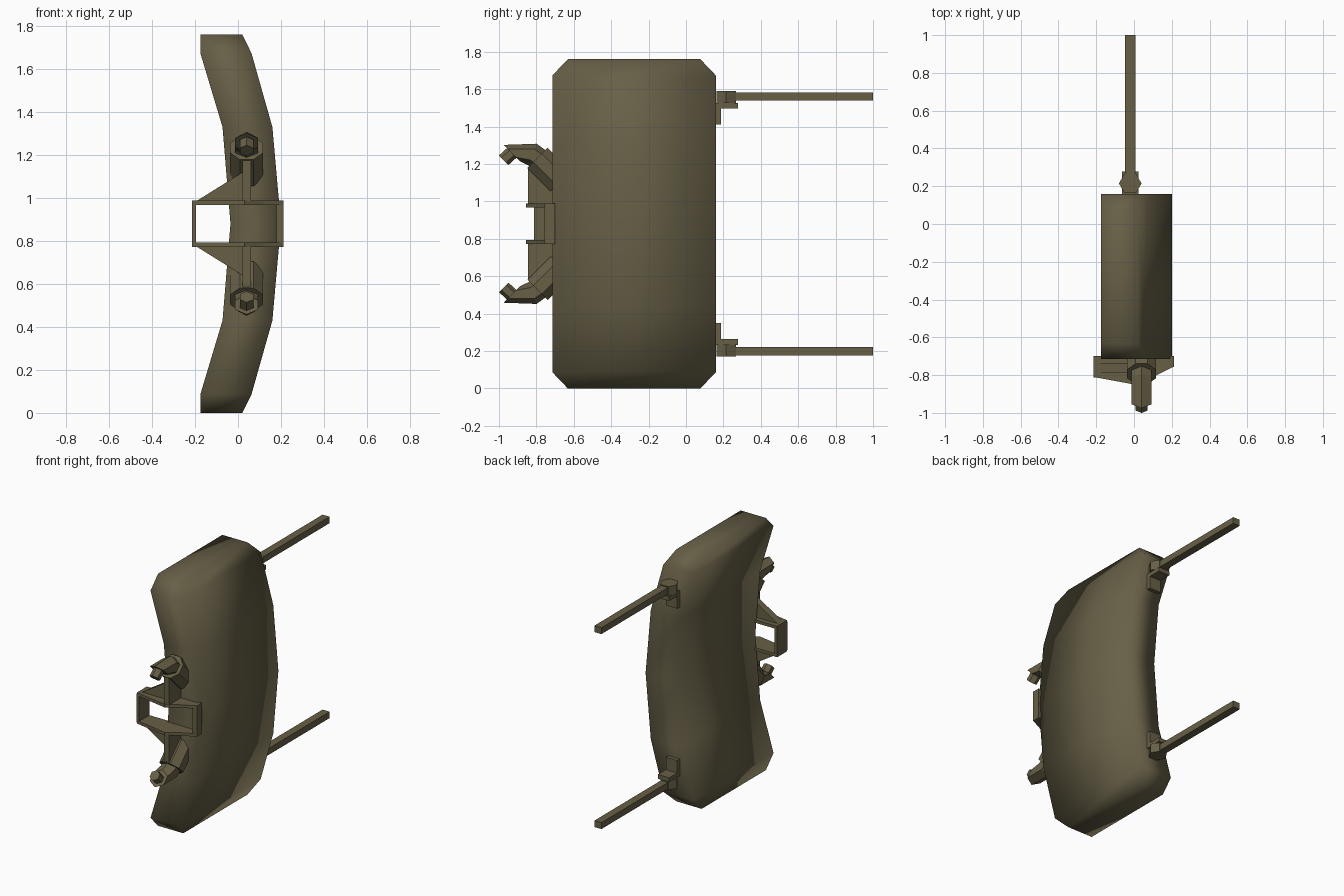
import bpy, bmesh, math
from mathutils import Vector

if "Cube" in bpy.data.objects:
    bpy.data.objects.remove(bpy.data.objects["Cube"])

MID = 0.88  # height of the symmetry plane
olive = bpy.data.materials.new("olive_drab")
olive.diffuse_color = (0.135, 0.115, 0.062, 1)
olive.use_nodes = True
olive.node_tree.nodes["Principled BSDF"].inputs["Base Color"].default_value = olive.diffuse_color


def loft(name, rings, smooth=False, mirror=False):
    """Skin a list of equal-length rings, cap the ends, optionally mirror in z."""
    bm = bmesh.new()
    loops = [[bm.verts.new(p) for p in r] for r in rings]
    for a, b in zip(loops, loops[1:]):
        n = len(a)
        for i in range(n):
            bm.faces.new((a[i], a[(i + 1) % n], b[(i + 1) % n], b[i]))
    bm.faces.new(loops[0])
    bm.faces.new(loops[-1])
    if mirror:
        d = bmesh.ops.duplicate(bm, geom=bm.verts[:] + bm.edges[:] + bm.faces[:])
        for v in d["geom"]:
            if isinstance(v, bmesh.types.BMVert):
                v.co.z = 2 * MID - v.co.z
    bmesh.ops.recalc_face_normals(bm, faces=bm.faces[:])
    for f in bm.faces:
        f.smooth = smooth
    me = bpy.data.meshes.new(name)
    bm.to_mesh(me)
    bm.free()
    me.materials.append(olive)
    ob = bpy.data.objects.new(name, me)
    bpy.context.collection.objects.link(ob)
    return ob


def box(name, x0, x1, y0, y1, z0, z1, mirror=False):
    rings = [[(x0, y0, z), (x1, y0, z), (x1, y1, z), (x0, y1, z)] for z in (z0, z1)]
    return loft(name, rings, mirror=mirror)


def ring(x, y, z, ang, r, n, off=0.0):
    """Regular polygon around a direction in the y-z plane (0 = forward, 90 = up)."""
    a = math.radians(ang)
    up = Vector((0, math.sin(a), math.cos(a)))
    side = Vector((1, 0, 0))
    c = Vector((x, y, z))
    return [c + r * (math.cos(t) * up + math.sin(t) * side)
            for t in (off + 2 * math.pi * i / n for i in range(n))]


# Curved main body: height, back x, front x, chamfer inset
half = [(0.0, -0.175, 0.02, 0.083), (0.087, -0.175, 0.063, 0),
        (0.43, -0.072, 0.16, 0)]
rows = half + [(MID, -0.035, 0.20, 0)] + [(2 * MID - z, a, b, c) for z, a, b, c in half[::-1]]
loft("curved_body", [[(a, -0.715 + c, z), (b, -0.715 + c, z), (b, 0.16 - c, z), (a, 0.16 - c, z)]
                     for z, a, b, c in rows], smooth=True)

# Stakes with their brackets and hinge nuts
CX = -0.02
box("stake", CX - 0.027, CX + 0.027, 0.25, 1.0, 1.538, 1.583, mirror=True)
loft("hinge_nut", [[(CX + 0.06 * math.cos(k * math.pi / 3), 0.215 + 0.06 * math.sin(k * math.pi / 3), z)
                    for k in range(6)] for z in (1.525, 1.59)], mirror=True)
box("hinge_shelf", CX - 0.044, CX + 0.044, 0.155, 0.277, 1.497, 1.527, mirror=True)
box("hinge_plate", CX - 0.044, CX + 0.044, 0.155, 0.188, 1.41, 1.50, mirror=True)

# Sight frame: shaped top and bottom plates joined by two side walls
outline = [(-0.214, -0.70), (0.212, -0.70), (0.212, -0.755), (0.12, -0.80),
           (0.03, -0.855), (-0.214, -0.81)]
loft("sight_plate", [[(x, y, z) for x, y in outline] for z in (0.967, 0.988)], mirror=True)
box("sight_left_wall", -0.214, -0.195, -0.812, -0.70, 0.78, 0.98)
box("sight_right_wall", 0.180, 0.212, -0.757, -0.70, 0.78, 0.98)

# Ribs and triangular gussets above and below the frame
box("rib", 0.022, 0.06, -0.845, -0.71, 0.985, 1.175, mirror=True)
loft("gusset", [[(-0.195, y, 0.985), (0.03, y, 0.985), (0.03, y, 1.125)]
                for y in (-0.786, -0.735)], mirror=True)

# Fuse wells: octagonal base, bent hexagonal elbow, small nub
KX = 0.04
loft("well_base", [ring(KX, -0.67, 1.109, 45, 0.083, 8, math.pi / 8),
                   ring(KX, -0.794, 1.233, 45, 0.083, 8, math.pi / 8)], mirror=True)
loft("well_elbow", [ring(KX, -0.78, 1.219, 45, 0.062, 6),
                    ring(KX, -0.82, 1.25, 20, 0.062, 6),
                    ring(KX, -0.932, 1.258, -45, 0.062, 6)], mirror=True)
loft("well_nub", [ring(KX, -0.92, 1.27, -45, 0.036, 6),
                  ring(KX, -0.975, 1.22, -45, 0.036, 6)], mirror=True)
